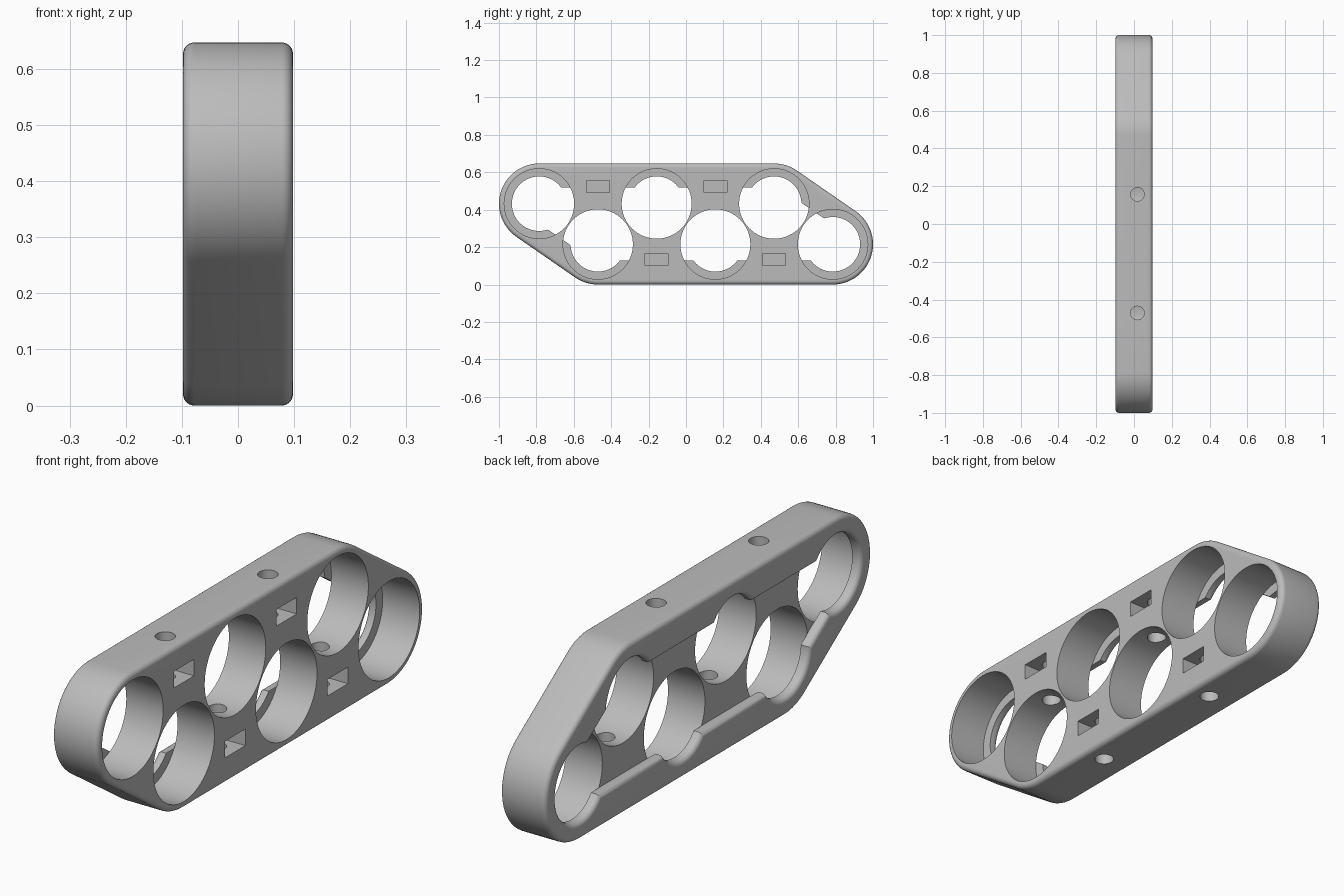
import bpy, bmesh
from math import sin, cos, pi, atan2, radians

cube = bpy.data.objects.get("Cube")
if cube:
    bpy.data.objects.remove(cube, do_unlink=True)

grey = bpy.data.materials.new("plain grey")
grey.use_nodes = True
grey.diffuse_color = (0.5, 0.5, 0.5, 1)
grey.node_tree.nodes["Principled BSDF"].inputs["Base Color"].default_value = (0.5, 0.5, 0.5, 1)

# Cell layout: two staggered rows of three
PITCH, LOW, HIGH = 0.314, 0.215, 0.432
lower = [(PITCH * k, LOW) for k in (-1.5, 0.5, 2.5)]
upper = [(PITCH * k, HIGH) for k in (-2.5, -0.5, 1.5)]
HALF, FLOOR, ROUND = 0.098, -0.06, 0.02


def arc(center, radius, start, end, steps):
    return [(center[0] + radius * cos(start + (end - start) * i / steps),
             center[1] + radius * sin(start + (end - start) * i / steps))
            for i in range(steps + 1)]


def band(radius):
    """Rounded outline around all cells, at a distance from their centres."""
    slope = atan2(PITCH, HIGH - LOW)
    return (arc(lower[2], radius, -pi / 2, slope, 24)
            + arc(upper[2], radius, slope, pi / 2, 8)
            + arc(upper[0], radius, pi / 2, pi + slope, 24)
            + arc(lower[0], radius, pi + slope, 1.5 * pi, 8))


def ring(center):
    return lambda radius: arc(center, radius, 0, 2 * pi, 64)[:-1]


def loft(name, outline, profile):
    """Solid through outlines of given radius at given x."""
    bm = bmesh.new()
    loops = [[bm.verts.new((x, y, z)) for y, z in outline(r)] for x, r in profile]
    count = len(loops[0])
    for a, b in zip(loops, loops[1:]):
        for i in range(count):
            j = (i + 1) % count
            bm.faces.new((a[i], a[j], b[j], b[i]))
    bm.faces.new(loops[0])
    bm.faces.new(loops[-1])
    bmesh.ops.recalc_face_normals(bm, faces=bm.faces)
    mesh = bpy.data.meshes.new(name)
    bm.to_mesh(mesh)
    bm.free()
    obj = bpy.data.objects.new(name, mesh)
    bpy.context.collection.objects.link(obj)
    return obj


def cut(target, cutter):
    cutter.hide_render = True
    mod = target.modifiers.new("cut", "BOOLEAN")
    mod.operation = "DIFFERENCE"
    mod.solver = "EXACT"
    mod.object = cutter
    bpy.ops.object.select_all(action="DESELECT")
    bpy.context.view_layer.objects.active = target
    target.select_set(True)
    bpy.ops.object.modifier_apply(modifier=mod.name)
    bpy.data.objects.remove(cutter, do_unlink=True)


# Plate with rounded rims on both sides
turns = [radians(15 * i) for i in range(7)]
rim = [(HALF - ROUND + ROUND * sin(t), 0.215 - ROUND + ROUND * cos(t)) for t in turns]
plate = loft("cell_holder_plate", band, [(-x, r) for x, r in reversed(rim)] + rim)
plate.data.materials.append(grey)


def flared(radius, depth):
    """Cutter profile that rounds over the edge on the -x face."""
    edge = [(-HALF + ROUND - ROUND * sin(t), radius + ROUND * (1 - cos(t))) for t in turns]
    return [(depth, radius)] + edge + [(-HALF - 0.03, radius + ROUND)]


# Connector channel in the lip side
cut(plate, loft("channel_cutter", band, flared(0.087, FLOOR)))

# Cell bores, each with a narrower opening through the lip
for cell in lower + upper:
    cut(plate, loft("bore_cutter", ring(cell), [(FLOOR - 0.0005, 0.187), (HALF + 0.1, 0.187)]))
    cut(plate, loft("lip_cutter", ring(cell), flared(0.146, FLOOR + 0.05)))


# Nut pockets and the screw holes that cross them
def pocket_and_screw(y, pocket_z, screw_z):
    bpy.ops.mesh.primitive_cube_add(size=1, location=(0.06, y, pocket_z))
    pocket = bpy.context.object
    pocket.scale = (0.2, 0.124, 0.064)
    cut(plate, pocket)
    bpy.ops.mesh.primitive_cylinder_add(vertices=32, radius=0.036, depth=0.34,
                                        location=(0.018, y, screw_z))
    cut(plate, bpy.context.object)


for y, _ in lower[:2]:
    pocket_and_screw(y, 0.523, 0.53)
for y, _ in upper[1:]:
    pocket_and_screw(y, 0.133, 0.117)

bpy.ops.object.select_all(action="DESELECT")
bpy.context.view_layer.objects.active = plate
plate.select_set(True)
bpy.ops.object.shade_smooth_by_angle(angle=radians(30))
